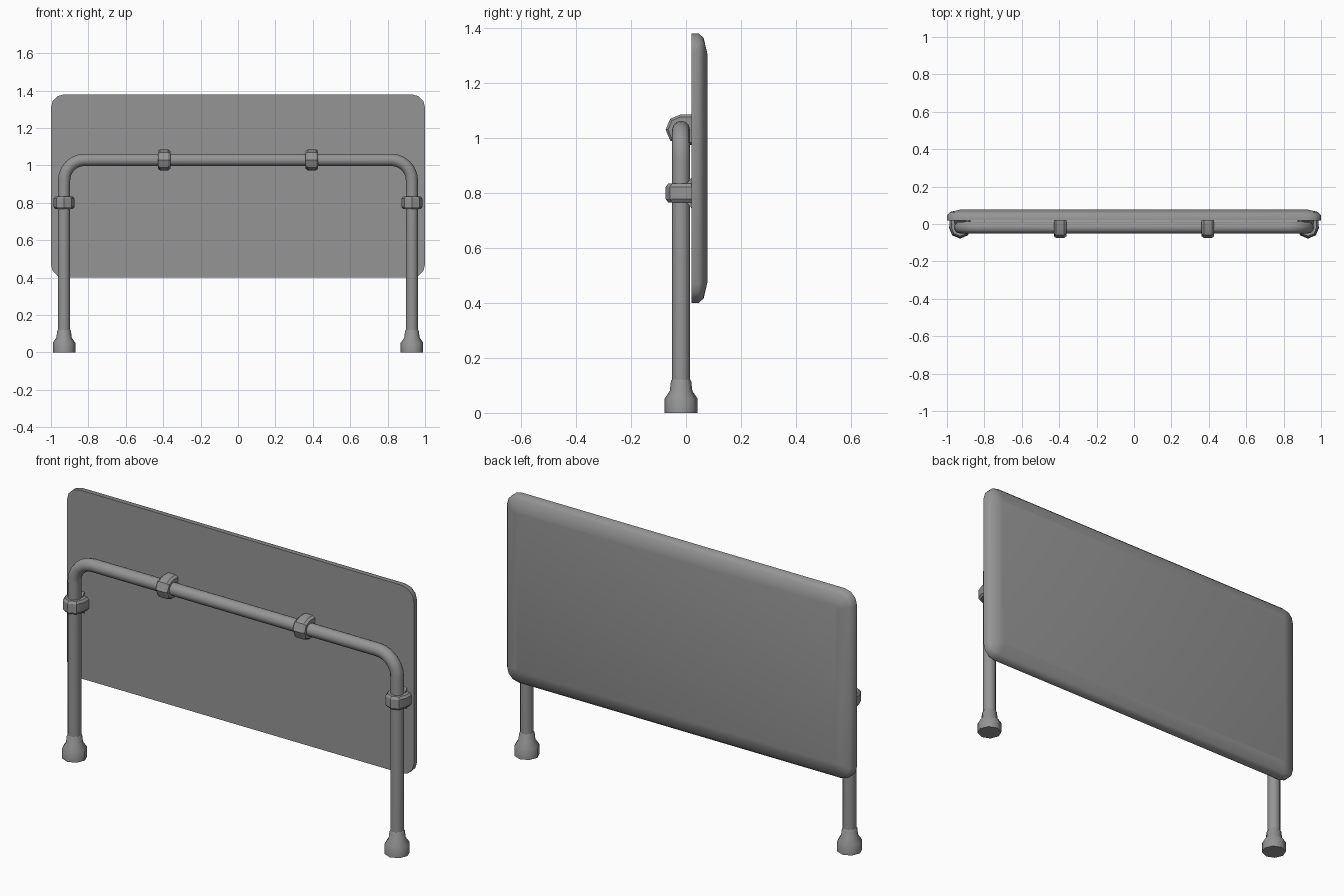
import bpy, bmesh
from math import sin, cos, pi, radians

old = bpy.data.objects.get("Cube")
if old:
    bpy.data.objects.remove(old, do_unlink=True)

grey = bpy.data.materials.new("grey_metal")
grey.use_nodes = True
grey.diffuse_color = (0.3, 0.3, 0.3, 1)
grey.node_tree.nodes["Principled BSDF"].inputs["Base Color"].default_value = grey.diffuse_color

TUBE_Y, LEG_X, BAR_Z = -0.018, 0.93, 1.03


def loft(name, rings, smooth):
    """Skin a stack of equal-length closed rings and cap both ends."""
    bm = bmesh.new()
    loops = [[bm.verts.new(p) for p in ring] for ring in rings]
    n = len(loops[0])
    for a, b in zip(loops, loops[1:]):
        for i in range(n):
            j = (i + 1) % n
            bm.faces.new((a[i], a[j], b[j], b[i]))
    bm.faces.new(loops[0])
    bm.faces.new(loops[-1])
    bmesh.ops.recalc_face_normals(bm, faces=bm.faces)
    mesh = bpy.data.meshes.new(name)
    bm.to_mesh(mesh)
    bm.free()
    obj = bpy.data.objects.new(name, mesh)
    bpy.context.collection.objects.link(obj)
    finish(obj, smooth)
    return obj


def finish(obj, smooth):
    obj.data.materials.clear()
    obj.data.materials.append(grey)
    bpy.ops.object.select_all(action='DESELECT')
    obj.select_set(True)
    bpy.context.view_layer.objects.active = obj
    bpy.ops.object.shade_smooth_by_angle(angle=radians(smooth))


# Board with rounded corners and a softened rear edge
def board_ring(y, inset, steps=3):
    r = max(0.07 - inset, 0.015)
    hx, hz = 1 - inset - r, 0.49 - inset - r
    pts = []
    for k, (sx, sz) in enumerate(((1, 1), (-1, 1), (-1, -1), (1, -1))):
        for s in range(steps + 1):
            a = (k + s / steps) * pi / 2
            pts.append((sx * hx + r * cos(a), y, 0.89 + sz * hz + r * sin(a)))
    return pts


board_profile = ((0.02, 0), (0.046, 0), (0.064, 0.016), (0.078, 0.075))
loft("board", [board_ring(y, inset) for y, inset in board_profile], 50)

# Bent tube frame: two legs and the crossbar in one sweep
bend = 0.11
half = [(LEG_X, 0.02)]
for s in range(7):
    a = s / 6 * pi / 2
    half.append((LEG_X - bend + bend * cos(a), BAR_Z - bend + bend * sin(a)))
path = half + [(-x, z) for x, z in reversed(half)]
curve = bpy.data.curves.new("tube_frame", 'CURVE')
curve.dimensions = '3D'
curve.bevel_depth = 0.0325
curve.bevel_resolution = 4
curve.use_fill_caps = True
spline = curve.splines.new('POLY')
spline.points.add(len(path) - 1)
for point, (x, z) in zip(spline.points, path):
    point.co = (x, TUBE_Y, z, 1)
frame = bpy.data.objects.new("tube_frame", curve)
bpy.context.collection.objects.link(frame)
bpy.ops.object.select_all(action='DESELECT')
frame.select_set(True)
bpy.context.view_layer.objects.active = frame
bpy.ops.object.convert(target='MESH')
finish(bpy.context.object, 50)


# U-shaped clamps with chamfered rims, running back into the board
def clamp_outline(r):
    pts = [(-r, 0.03)]
    for s in range(5):
        a = pi + s / 4 * pi
        pts.append((r * cos(a), TUBE_Y + r * sin(a)))
    return pts + [(r, 0.03)]


clamp_profile = ((-0.034, 0.047), (-0.022, 0.056), (0.022, 0.056), (0.034, 0.047))
foot_profile = ((0, 0.06), (0.052, 0.06), (0.08, 0.041), (0.115, 0.037), (0.123, 0.032))

for side, sign in (("left", 1), ("right", -1)):
    x = sign * LEG_X
    loft(side + "_leg_clamp",
         [[(x + u, y, 0.8 + w) for u, y in clamp_outline(r)] for w, r in clamp_profile], 25)
    loft(side + "_bar_clamp",
         [[(sign * 0.395 + w, y, BAR_Z + u) for u, y in clamp_outline(r)] for w, r in clamp_profile], 25)
    # Flared mounting boss between leg and board
    loft(side + "_leg_mount",
         [[(x + u * 0.03, y, 0.8 + v * h) for u, v in ((-1, -1), (1, -1), (1, 1), (-1, 1))]
          for y, h in ((0.0, 0.034), (0.012, 0.045), (0.022, 0.058))], 25)
    # Rubber-style foot, turned on the leg axis
    loft(side + "_foot",
         [[(x + r * cos(k * pi / 4), TUBE_Y + r * sin(k * pi / 4), z) for k in range(8)]
          for z, r in foot_profile], 50)
